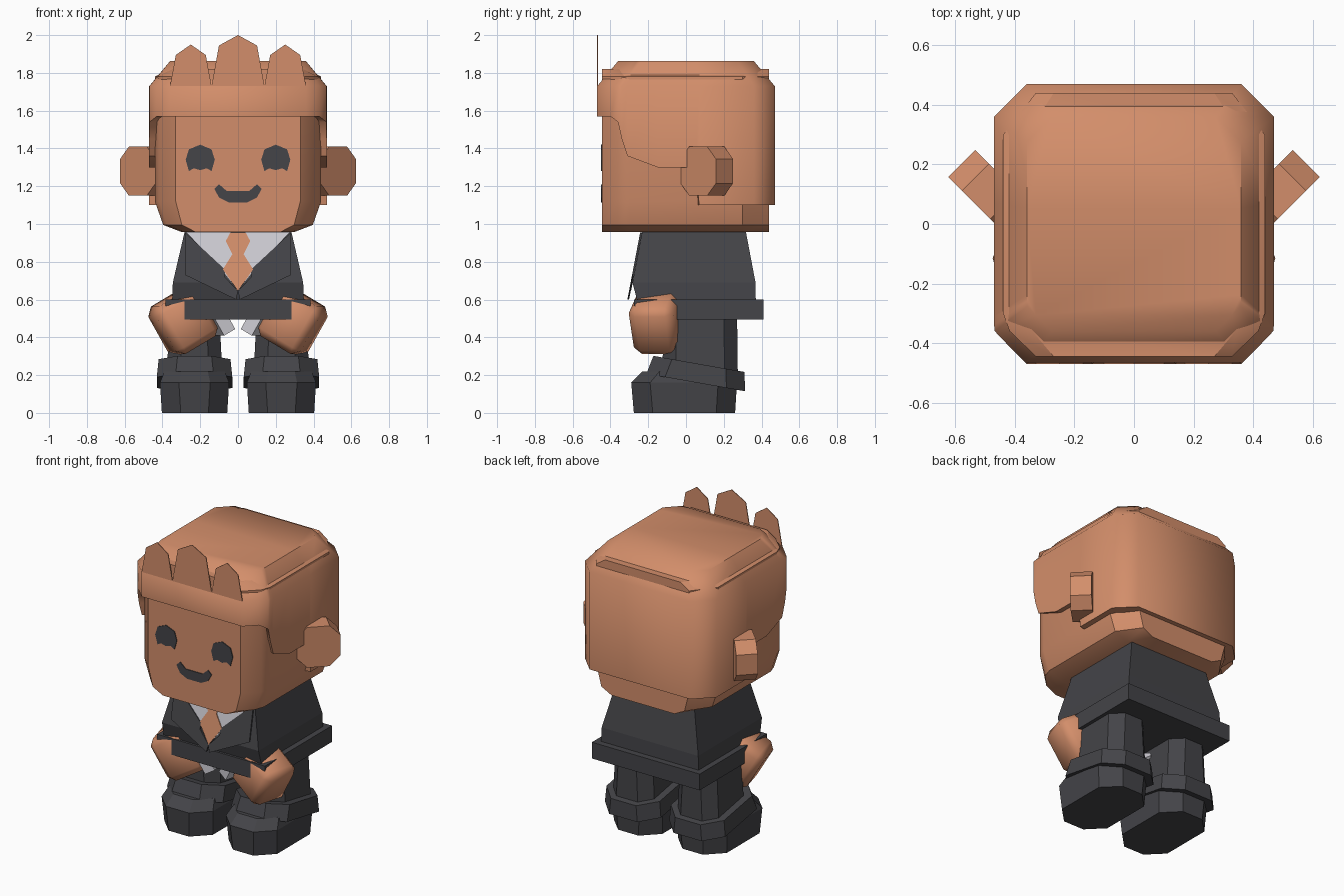
import bpy, bmesh, math
from mathutils import Matrix, Vector

if "Cube" in bpy.data.objects:
    bpy.data.objects.remove(bpy.data.objects["Cube"])


def material(name, rgb):
    m = bpy.data.materials.new(name)
    m.diffuse_color = (*rgb, 1)
    m.use_nodes = True
    m.node_tree.nodes["Principled BSDF"].inputs["Base Color"].default_value = m.diffuse_color
    return m


SKIN = material("warm_tan", (0.65, 0.27, 0.145))
DARK = material("charcoal", (0.058, 0.058, 0.065))
WHITE = material("shirt_white", (0.62, 0.61, 0.66))


def finish(name, bm, mat, angle=None):
    bmesh.ops.recalc_face_normals(bm, faces=bm.faces)
    me = bpy.data.meshes.new(name)
    bm.to_mesh(me)
    bm.free()
    me.materials.append(mat)
    ob = bpy.data.objects.new(name, me)
    bpy.context.collection.objects.link(ob)
    if angle:
        bpy.ops.object.select_all(action='DESELECT')
        ob.select_set(True)
        bpy.context.view_layer.objects.active = ob
        bpy.ops.object.shade_smooth_by_angle(angle=math.radians(angle))
    return ob


def loft(name, rings, mat, angle=None, caps=(True, True), xf=None):
    """Skin a stack of closed rings with equal point counts."""
    bm = bmesh.new()
    vs = [[bm.verts.new(p) for p in r] for r in rings]
    n = len(vs[0])
    for a, b in zip(vs, vs[1:]):
        for i in range(n):
            j = (i + 1) % n
            bm.faces.new((a[i], a[j], b[j], b[i]))
    if caps[0]:
        bm.faces.new(vs[0])
    if caps[1]:
        bm.faces.new(vs[-1])
    if xf:
        bmesh.ops.transform(bm, matrix=xf, verts=bm.verts)
    return finish(name, bm, mat, angle)


def rect(hx, y0, y1, z):
    return [(-hx, y0, z), (hx, y0, z), (hx, y1, z), (-hx, y1, z)]


def octagon(cx, cy, hx, hy, c, z):
    return [(cx + x, cy + y, z) for x, y in (
        (c - hx, -hy), (hx - c, -hy), (hx, c - hy), (hx, hy - c),
        (hx - c, hy), (c - hx, hy), (-hx, hy - c), (-hx, c - hy))]


def plate(name, pts, yfun, mat, thick=0.008):
    """Thin plate outlined in x-z, lying on the surface y = yfun(z)."""
    return loft(name, [[(x, yfun(z) - t, z) for x, z in pts] for t in (0, thick)], mat)


def box(name, size, xf, mat, bevel=0):
    bm = bmesh.new()
    bmesh.ops.create_cube(bm, size=1)
    bmesh.ops.scale(bm, vec=size, verts=bm.verts)
    if bevel:
        bmesh.ops.bevel(bm, geom=bm.edges[:], offset=bevel, segments=1, affect='EDGES')
    bmesh.ops.transform(bm, matrix=xf, verts=bm.verts)
    return finish(name, bm, mat, 50 if bevel else None)


# Head: front outline skinned from front to back, narrowed at both ends
half = [(0.30, 0.958), (0.396, 0.995), (0.44, 1.12), (0.44, 1.78), (0.36, 1.82)]
outline = half + [(-x, z) for x, z in reversed(half)]
loft("head", [[(x * s, y, z) for x, z in outline] for y, s in (
    (-0.445, 0.75), (-0.36, 0.95), (-0.30, 1), (0.30, 1), (0.44, 0.75))], SKIN, 35)

# Hair cap: chamfered shell whose lower edge dips into sideburns and nape
side = [(0.36, -0.47, 1.57), (0.43, -0.40, 1.57), (0.468, -0.36, 1.54), (0.47, -0.34, 1.45),
        (0.47, -0.31, 1.36), (0.47, -0.15, 1.30), (0.47, 0.05, 1.30), (0.47, 0.07, 1.10),
        (0.47, 0.36, 1.10), (0.36, 0.47, 1.10)]
rim = side + [(-x, y, z) for x, y, z in reversed(side)]
loft("hair", [
    [(x * 0.9, y * 0.9, z) for x, y, z in rim], rim,
    [(x, y, 1.73) for x, y, z in rim],
    [(x * 0.766, y * 0.766, 1.862) for x, y, z in rim]], SKIN, 50, (False, True))

# Three flat hair tufts standing on the front edge
for i, (cx, w, top) in enumerate(((-0.25, 0.11, 1.95), (0, 0.14, 2.0), (0.25, 0.11, 1.95))):
    plate(f"hair_tuft_{i}", [(cx - w, 1.73), (cx + w, 1.73), (cx + w * 0.72, top - 0.055),
                             (cx, top), (cx - w * 0.72, top - 0.055)],
          lambda z: -0.465, SKIN, 0.005)

# Face details
face_y = lambda z: -0.442
eye = [(-0.06, 1.28), (-0.035, 1.295), (0, 1.285), (0.035, 1.295), (0.06, 1.28), (0.077, 1.34),
       (0.06, 1.395), (0, 1.42), (-0.06, 1.395), (-0.077, 1.34)]
smile = [(0.05, 1.115), (0.10, 1.14), (0.125, 1.185), (0.10, 1.21), (0.06, 1.175)]
plate("mouth", smile + [(-x, z) for x, z in reversed(smile)], face_y, DARK)

# Jacket body and flared hem
loft("jacket", [rect(0.35, -0.25, 0.37, 0.56), rect(0.345, -0.283, 0.368, 0.69),
                rect(0.28, -0.23, 0.315, 0.97)], DARK)
loft("jacket_hem", [rect(0.385, -0.275, 0.41, 0.495), rect(0.385, -0.275, 0.41, 0.60)], DARK)

# Shirt front and tie lying on the sloped chest
chest = lambda d: (lambda z: -0.229 - (0.97 - z) * 0.19 - d)
plate("shirt_front", [(-0.27, 0.955), (-0.08, 0.75), (0, 0.65), (0.08, 0.75), (0.27, 0.955)],
      chest(0), WHITE, 0.006)
tie = [(0.04, 0.955), (0.065, 0.91), (0.03, 0.84), (0.08, 0.76)]
plate("tie", [(0, 0.645)] + tie[::-1] + [(-x, z) for x, z in tie], chest(0.003), SKIN, 0.008)

for s, tag in ((1, "right"), (-1, "left")):
    plate(f"eye_{tag}", [(s * 0.2 + x, z) for x, z in eye], face_y, DARK)
    plate(f"lapel_{tag}", [(s * x, z) for x, z in (
        (0.28, 0.955), (0.28, 0.73), (0.01, 0.60), (0.0, 0.645), (0.07, 0.72), (0.07, 0.76))],
        chest(0.002), DARK, 0.009)

    # Ear: octagonal prism turned 45 degrees, tilted back
    d = Vector((s * 0.7071, 0.7071, 0))
    n = Vector((s * 0.7071, -0.7071, 0))
    c = Vector((s * 0.485, 0.11, 1.28))
    loft(f"ear_{tag}", [[c + n * t + d * x + Vector((0, 0, y))
                         for x, y, _ in octagon(0, 0, 0.132, 0.13, 0.065, 0)]
                        for t in (-0.064, 0.064)], SKIN)

    # Hand: bevelled block, with the shirt cuff on its inner end
    turn = (Matrix.Translation((s * 0.29, -0.15, 0.485))
            @ Matrix.Rotation(math.radians(-15 * s), 4, 'Z')
            @ Matrix.Rotation(math.radians(30 * s), 4, 'Y'))
    box(f"hand_{tag}", (0.27, 0.245, 0.29), turn, SKIN, 0.04)
    box(f"cuff_{tag}", (0.07, 0.27, 0.32),
        turn @ Matrix.Translation((-0.16 * s, 0, 0)), WHITE)

    # Trouser leg, tilted turn-up and shoe
    cx = s * 0.23
    loft(f"leg_{tag}", [octagon(cx, 0.075, 0.15, 0.2, 0.07, 0.15),
                        octagon(cx, 0.075, 0.13, 0.195, 0.07, 0.55)], DARK, 30)
    tilt = Matrix.Translation((cx, 0.06, 0.21)) @ Matrix.Rotation(math.radians(-10), 4, 'X')
    loft(f"turn_up_{tag}", [octagon(0, 0, 0.2, 0.265, 0.1, -0.05),
                            octagon(0, 0, 0.19, 0.245, 0.1, 0.05)], DARK, None, (True, True), tilt)
    loft(f"shoe_{tag}", [octagon(cx, -0.008, 0.173, 0.268, 0.1, 0),
                         octagon(cx, -0.01, 0.183, 0.28, 0.1, 0.16),
                         octagon(cx, 0.0, 0.16, 0.23, 0.09, 0.22)], DARK)
